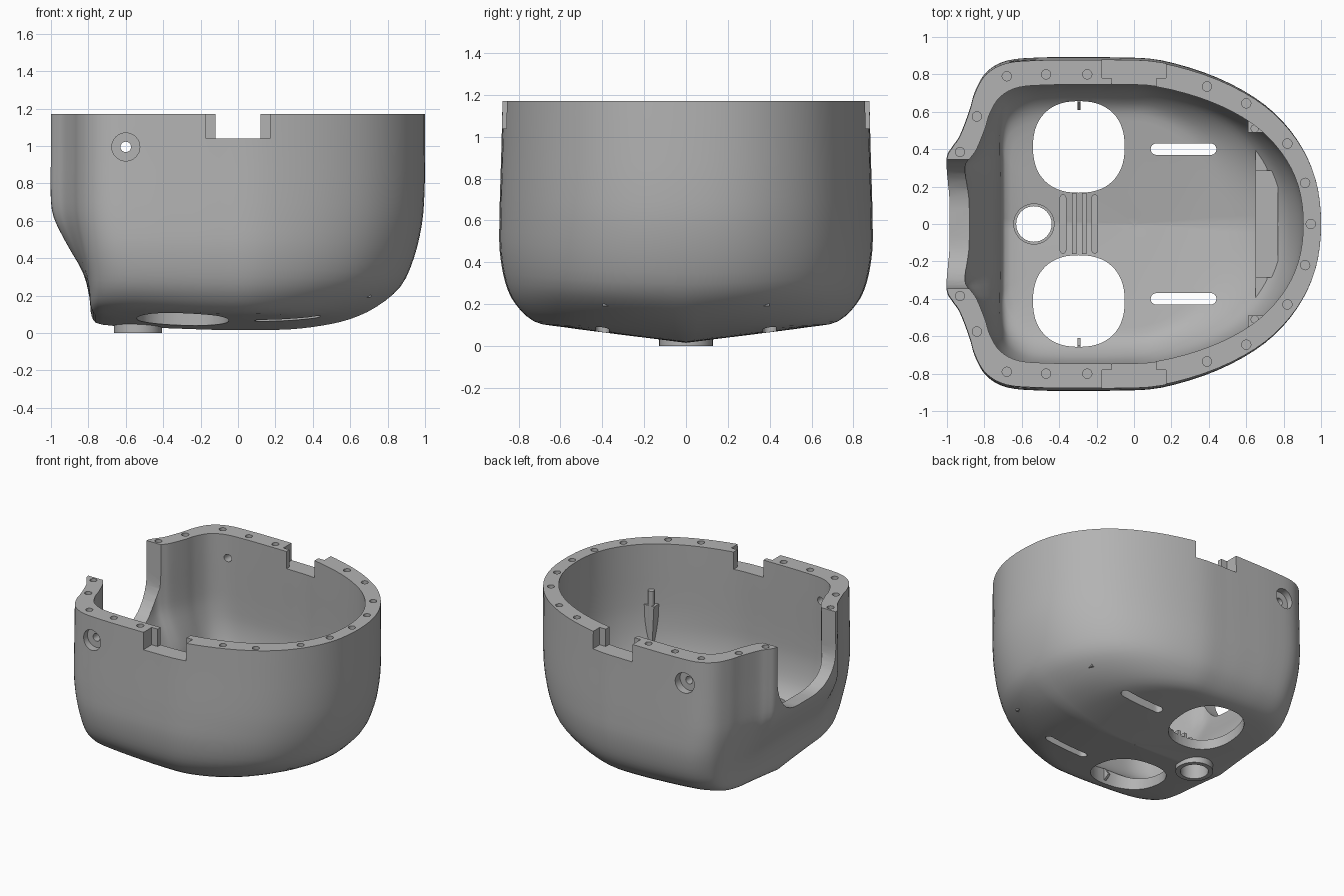
import bpy, bmesh, math
from mathutils import Matrix, Vector

cube = bpy.data.objects.get("Cube")
if cube:
    bpy.data.objects.remove(cube, do_unlink=True)

grey = bpy.data.materials.new("plain_grey")
grey.use_nodes = True
grey.diffuse_color = (0.45, 0.45, 0.45, 1)
grey.node_tree.nodes["Principled BSDF"].inputs["Base Color"].default_value = grey.diffuse_color

TOP = 1.17
UP = Matrix.Identity(4)
ALONG_Y = Matrix(((1, 0, 0, 0), (0, 0, 1, 0), (0, 1, 0, 0), (0, 0, 0, 1)))
ALONG_X = Matrix(((0, 0, 1, 0), (1, 0, 0, 0), (0, 1, 0, 0), (0, 0, 0, 1)))


def finish(name, bm):
    bmesh.ops.recalc_face_normals(bm, faces=bm.faces[:])
    me = bpy.data.meshes.new(name)
    bm.to_mesh(me)
    bm.free()
    me.materials.append(grey)
    ob = bpy.data.objects.new(name, me)
    bpy.context.scene.collection.objects.link(ob)
    return ob


def smooth(ob):
    bpy.ops.object.select_all(action='DESELECT')
    ob.select_set(True)
    bpy.context.view_layer.objects.active = ob
    bpy.ops.object.shade_smooth_by_angle(angle=math.radians(32))


def catmull(pts, steps, closed):
    n, out = len(pts), []
    get = (lambda i: pts[i % n]) if closed else (lambda i: pts[max(0, min(n - 1, i))])
    for i in range(n if closed else n - 1):
        a, b, c, d = (get(i + k) for k in (-1, 0, 1, 2))
        for s in range(steps):
            t = s / steps
            out.append([q + t / 2 * (r - p + t * (2 * p - 5 * q + 4 * r - w + t * (3 * (q - r) + w - p)))
                        for p, q, r, w in zip(a, b, c, d)])
    return out if closed else out + [list(pts[-1])]


def prism(bm, pts, lo, hi, m=UP):
    rings = [[bm.verts.new(m @ Vector((a, b, c))) for a, b in pts] for c in (lo, hi)]
    bm.faces.new(rings[0][::-1])
    bm.faces.new(rings[1])
    for i in range(len(pts)):
        j = (i + 1) % len(pts)
        bm.faces.new((rings[0][i], rings[0][j], rings[1][j], rings[1][i]))


def disc(cx, cy, r, n=24, power=1.0):
    pts = []
    for i in range(n):
        c, s = math.cos(math.tau * i / n), math.sin(math.tau * i / n)
        pts.append((cx + r * math.copysign(abs(c) ** power, c), cy + r * math.copysign(abs(s) ** power, s)))
    return pts


def rect(x0, x1, y0, y1):
    return [(x0, y0), (x1, y0), (x1, y1), (x0, y1)]


def capsule(ax, ay, bx, by, r):
    ang = math.atan2(by - ay, bx - ax) - math.pi / 2
    return [(cx + r * math.cos(ang + k + math.pi * i / 8), cy + r * math.sin(ang + k + math.pi * i / 8))
            for cx, cy, k in ((bx, by, 0), (ax, ay, math.pi)) for i in range(9)]


# Plan outlines: shared round end, then the flared end (rim) and flat end (base)
round_end = [(1, 0), (.97, .24), (.87, .45), (.7, .63), (.45, .77), (.15, .86), (-.1, .875), (-.3, .877)]
flared = [(-.5, .875), (-.68, .86), (-.79, .8), (-.85, .7), (-.88, .6), (-.93, .47), (-.97, .41),
          (-1, .35), (-1, .2), (-1, 0)]
flat = [(-.47, .875), (-.62, .86), (-.72, .81), (-.77, .74), (-.79, .62), (-.79, .5), (-.79, .41),
        (-.79, .31), (-.79, .18), (-.79, 0)]


def outline(tail):
    half = round_end + tail
    return catmull(half + [(x, -y) for x, y in half[-2:0:-1]], 4, True)


# Levels: z and reach at +x, z and reach at the sides, z at -x, flare, -x reach, keel lift
levels = catmull([
    (TOP, 1, TOP, 1, TOP, 1, 1, 0),
    (.95, 1, .95, 1.006, .95, 1, 1, 0),
    (.75, .997, .75, 1.013, .75, 1, 1, 0),
    (.58, .983, .6, 1.017, .62, .92, 1, 0),
    (.4, .94, .45, 1.015, .47, .57, 1, 0),
    (.25, .87, .28, .985, .32, .18, 1, .2),
    (.14, .74, .14, .93, .19, .02, 1, .6),
    (.075, .6, .03, .83, .09, 0, .99, 1),
    (.04, .45, .02, .68, .045, 0, .92, 1),
    (.02, .28, .017, .4, .03, 0, .6, 1),
    (.016, .1, .016, .15, .018, 0, .2, 1),
    (.015, .01, .015, .01, .015, 0, .01, 1)], 3, False)
rim, base = outline(flared), outline(flat)


def surface(bm, sx, sy, sz):
    rings = []
    for zx, xp, zy, yh, zn, f, sn, v in levels:
        ring = []
        for (tx, ty), (lx, ly) in zip(rim, base):
            x, y = lx + f * (tx - lx), (ly + f * (ty - ly)) * yh
            x *= xp if x > 0 else sn
            c = x / (math.hypot(x, y) or 1)
            z = (zx if c > 0 else zn) * c * c + zy * (1 - c * c) + .12 * abs(y) * v
            ring.append(bm.verts.new((x * sx, y * sy, TOP - (TOP - z) * sz)))
        rings.append(ring)
    for a, b in zip(rings, rings[1:]):
        for i in range(len(a)):
            j = (i + 1) % len(a)
            bm.faces.new((a[i], a[j], b[j], b[i]))
    bm.faces.new(rings[-1])
    return rings[0]


# Hollow shell
bm = bmesh.new()
outer, inner = surface(bm, 1, 1, 1), surface(bm, .905, .85, .94)
for i in range(len(outer)):
    j = (i + 1) % len(outer)
    bm.faces.new((outer[i], inner[i], inner[j], outer[j]))
shell = finish("shell", bm)

# Large cuts: neck opening, narrow notch, floor holes, slots, wide counterbores
cuts = [bmesh.new(), bmesh.new()]
arc = [(-.085 - .26 * math.cos(t * math.pi / 16), .89 - .26 * math.sin(t * math.pi / 16)) for t in range(9)]
prism(cuts[0], [(-.345, 1.4)] + arc + [(-y, z) for y, z in arc[::-1]] + [(.345, 1.4)], -1.3, -.55, ALONG_X)
prism(cuts[0], disc(-.535, 0, .1, 40), -.2, .4)
for s in (1, -1):
    prism(cuts[0], disc(-.295, s * .412, .245, 56, .86), -.2, .42)
    prism(cuts[0], capsule(.12, s * .4, .41, s * .4, .031), -.2, .4)
    prism(cuts[0], rect(-.12, .12, 1.04, 1.4), s * .6, s * 1.1, ALONG_Y)
    prism(cuts[0], disc(-.6, .995, .075, 32), s * .82, s * 1.1, ALONG_Y)
    # Fine cuts: wide notch step, through holes and rim screw holes
    prism(cuts[1], rect(-.17, .17, 1.04, 1.4), s * .78, s * 1.1, ALONG_Y)
    prism(cuts[1], disc(-.6, .995, .028), s * .6, s * .9, ALONG_Y)
screws = [(-.93, .385), (-.84, .575), (-.68, .79), (-.47, .8), (-.25, .8), (.39, .735),
          (.6, .645), (.82, .43), (.915, .22)]
for x, y in [(.945, 0)] + screws + [(x, -y) for x, y in screws]:
    prism(cuts[1], disc(x, y, .025, 16), 1.09, 1.3)

for bm in cuts:
    cutter = finish("cutter", bm)
    cutter.hide_render = True
    mod = shell.modifiers.new("cut", 'BOOLEAN')
    mod.operation, mod.solver, mod.object = 'DIFFERENCE', 'EXACT', cutter
    bpy.context.view_layer.update()
    result = bpy.data.meshes.new_from_object(shell.evaluated_get(bpy.context.evaluated_depsgraph_get()))
    shell.modifiers.clear()
    shell.data = result
    bpy.data.objects.remove(cutter, do_unlink=True)
smooth(shell)

# Stepped collar around the round floor hole
bm = bmesh.new()
profile = [(.095, 0), (.128, 0), (.128, .07), (.11, .07), (.11, .13), (.095, .13)]
loops = [[bm.verts.new((x - .535, y, z)) for x, y in disc(0, 0, r, 40)] for r, z in profile]
for a, b in zip(loops, loops[1:] + loops[:1]):
    for i in range(40):
        j = (i + 1) % 40
        bm.faces.new((a[i], a[j], b[j], b[i]))
smooth(finish("floor_collar", bm))

# Ribs between the large floor holes
bm = bmesh.new()
for x in (-.38, -.21):
    prism(bm, capsule(x, -.14, x, .14, .018), .06, .14)
for x in (-.32, -.265):
    prism(bm, rect(x - .012, x + .012, -.16, .165), .06, .15)
smooth(finish("floor_ribs", bm))

# Low ledge with a plate at the round end
bm = bmesh.new()
prism(bm, rect(.65, .71, -.4, .4), .19, .3)
prism(bm, rect(.65, .77, -.285, .285), .27, .32)
finish("rear_ledge", bm)

# Tapered posts on the wall and small tabs beside the large holes
for s, side in ((1, "left"), (-1, "right")):
    bm = bmesh.new()
    prism(bm, [(.63, .3), (.67, .3), (.69, .72), (.61, .72)], s * .49, s * .55, ALONG_Y)
    prism(bm, disc(.645, s * .51, .022, 16), .25, .83)
    finish(side + "_wall_post", bm)
    bm = bmesh.new()
    prism(bm, [(s * .61, .16), (s * .68, .12), (s * .68, .22), (s * .65, .22)], -.303, -.285, ALONG_X)
    finish(side + "_hole_tab", bm)
